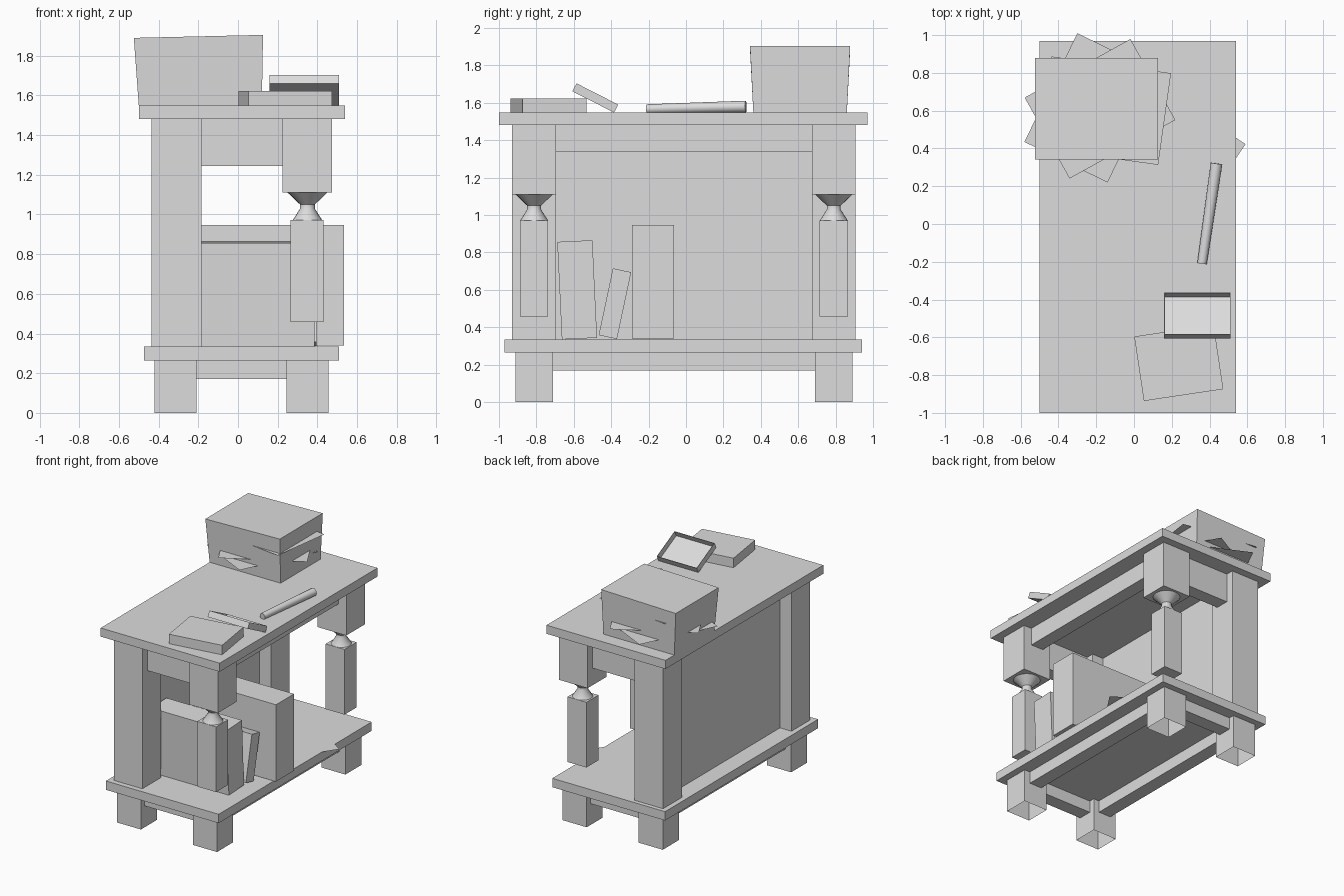
import bpy, bmesh, math
from mathutils import Matrix, Vector

cube = bpy.data.objects.get("Cube")
if cube:
    bpy.data.objects.remove(cube, do_unlink=True)

grey = bpy.data.materials.new("plain_grey")
grey.use_nodes = True
grey.diffuse_color = (0.72, 0.72, 0.72, 1)
grey.node_tree.nodes["Principled BSDF"].inputs["Base Color"].default_value = (0.72, 0.72, 0.72, 1)


def finish(name, bm):
    mesh = bpy.data.meshes.new(name)
    bm.to_mesh(mesh)
    bm.free()
    mesh.materials.append(grey)
    ob = bpy.data.objects.new(name, mesh)
    bpy.context.collection.objects.link(ob)
    return ob


def box(name, x, y, z, open_bottom=False):
    """Box from its three ranges."""
    bm = bmesh.new()
    bmesh.ops.create_cube(bm, size=1)
    for v in bm.verts:
        v.co = Vector([(r[0] + r[1]) / 2 + c * (r[1] - r[0]) for r, c in zip((x, y, z), v.co)])
    if open_bottom:
        bm.normal_update()
        under = [f for f in bm.faces if f.normal.z < -0.9]
        bmesh.ops.delete(bm, geom=under, context="FACES_ONLY")
    return finish(name, bm)


def turned_box(name, centre, size, angle, axis="Z"):
    """Box of a size, turned about its own centre."""
    ob = box(name, *[(-s / 2, s / 2) for s in size])
    ob.data.transform(Matrix.Translation(centre) @ Matrix.Rotation(math.radians(angle), 4, axis))


def sheet(name, centre, length, width, angle):
    """Single sheet of paper lying flat."""
    bm = bmesh.new()
    bmesh.ops.create_grid(bm, x_segments=1, y_segments=1, size=0.5)
    bm.transform(Matrix.Translation(centre) @ Matrix.Rotation(math.radians(angle), 4, "Z")
                 @ Matrix.Diagonal((length, width, 1, 1)))
    finish(name, bm)


def smooth(ob):
    bpy.ops.object.select_all(action="DESELECT")
    ob.select_set(True)
    bpy.context.view_layer.objects.active = ob
    bpy.ops.object.shade_smooth_by_angle(angle=math.radians(35))


def lathe(name, x, y, profile, sides=20):
    """Round part from (radius, height) rings."""
    bm = bmesh.new()
    rings = []
    for r, z in profile:
        rings.append([bm.verts.new((x + r * math.cos(a), y + r * math.sin(a), z))
                      for a in (math.tau * i / sides for i in range(sides))])
    for low, high in zip(rings, rings[1:]):
        for i in range(sides):
            j = (i + 1) % sides
            bm.faces.new((low[i], low[j], high[j], high[i]))
    bm.faces.new(rings[0][::-1])
    bm.faces.new(rings[-1])
    smooth(finish(name, bm))


# Table top and lower shelf
box("table_top", (-0.5, 0.54), (-1, 0.97), (1.48, 1.548))
box("lower_shelf", (-0.475, 0.51), (-0.97, 0.94), (0.265, 0.335))

# Legs at both ends
half = 0.055
for end, mid in (("front", -0.812), ("rear", 0.79)):
    post = (mid - 0.117, mid + 0.117)
    foot = (mid - 0.1, mid + 0.1)
    box(end + "_back_post", (-0.435, -0.185), post, (0.335, 1.48))
    box(end + "_upper_block", (0.225, 0.475), post, (1.11, 1.48))
    lathe(end + "_spindle", 0.35, mid,
          [(0.075, 0.97), (0.037, 1.03), (0.037, 1.05), (0.1, 1.11)])
    box(end + "_lower_block", (0.265, 0.43), (mid - 0.075, mid + 0.075), (0.457, 0.972))
    box(end + "_left_foot", (0.245, 0.455), foot, (0, 0.265), open_bottom=True)
    box(end + "_right_foot", (-0.42, -0.21), foot, (0, 0.265), open_bottom=True)
    # Cross rails
    rail = (mid - half, mid + half)
    box(end + "_top_rail", (-0.185, 0.225), rail, (1.245, 1.48))
    box(end + "_bottom_rail", (-0.21, 0.245), rail, (0.17, 0.265))

# Long rails and back panel
box("open_side_top_rail", (0.35 - half, 0.35 + half), (-0.695, 0.675), (1.34, 1.48))
for side, x in (("left", 0.35), ("right", -0.315)):
    box(side + "_bottom_rail", (x - half, x + half), (-0.715, 0.69), (0.17, 0.265))
box("back_panel", (-0.335, -0.285), (-0.695, 0.675), (0.335, 1.48))

# Books and loose sheet on the shelf
turned_box("wide_book", (0.055, -0.582, 0.6), (0.66, 0.188, 0.522), 2.7, "X")
turned_box("leaning_book", (0.08, -0.38, 0.526), (0.63, 0.1, 0.365), -12, "X")
box("tall_book", (-0.2, 0.535), (-0.29, -0.065), (0.34, 0.947))
sheet("shelf_sheet", (0.177, 0.4, 0.339), 0.66, 0.5, -34)

# Book lying on the table top
turned_box("flat_book", (0.237, -0.735, 1.585), (0.425, 0.345, 0.076), 8.5)

# Leaning picture frame: thin deep walls around a picture at the bottom
tilt = Matrix.Translation((0.335, -0.485, 1.626)) @ Matrix.Rotation(math.radians(-27), 4, "X")
w, d, t, wall = 0.175, 0.125, 0.024, 0.003
for name, x, y, z in (
        ("frame_left", (w - wall, w), (-d, d), (-t, t)),
        ("frame_right", (-w, wall - w), (-d, d), (-t, t)),
        ("frame_low", (wall - w, w - wall), (d - wall, d), (-t, t)),
        ("frame_high", (wall - w, w - wall), (-d, wall - d), (-t, t)),
        ("frame_picture", (wall - w, w - wall), (wall - d, d - wall), (-t, wall - t))):
    box(name, x, y, z).data.transform(tilt)

# Rolled scroll
bm = bmesh.new()
start, stop = Vector((0.36, -0.21, 1.567)), Vector((0.437, 0.32, 1.58))
bmesh.ops.create_cone(bm, cap_ends=True, segments=16, radius1=0.025, radius2=0.031,
                      depth=(stop - start).length)
turn = (stop - start).to_track_quat("Z", "Y").to_matrix().to_4x4()
bm.transform(Matrix.Translation((start + stop) / 2) @ turn)
smooth(finish("scroll", bm))

# Stack of paper, wider and slightly sloped at the top
stack = box("paper_stack", (-0.5, 0.12), (0.36, 0.86), (1.548, 1.898))
for v in stack.data.vertices:
    if v.co.z > 1.7:
        v.co.y += 0.018 if v.co.y > 0.6 else -0.018
        v.co.z += 0.007 if v.co.x > 0 else -0.008
        v.co.x += 0.006 if v.co.x > 0 else -0.025

# Stray sheets sticking out of the stack
for i, (x, y, z, angle) in enumerate(((-0.155, 0.6, 1.787, -8),
                                      (-0.18, 0.61, 1.67, 29),
                                      (-0.22, 0.615, 1.635, 64))):
    sheet(f"stray_sheet_{i + 1}", (x, y, z), 0.64, 0.49, angle)
